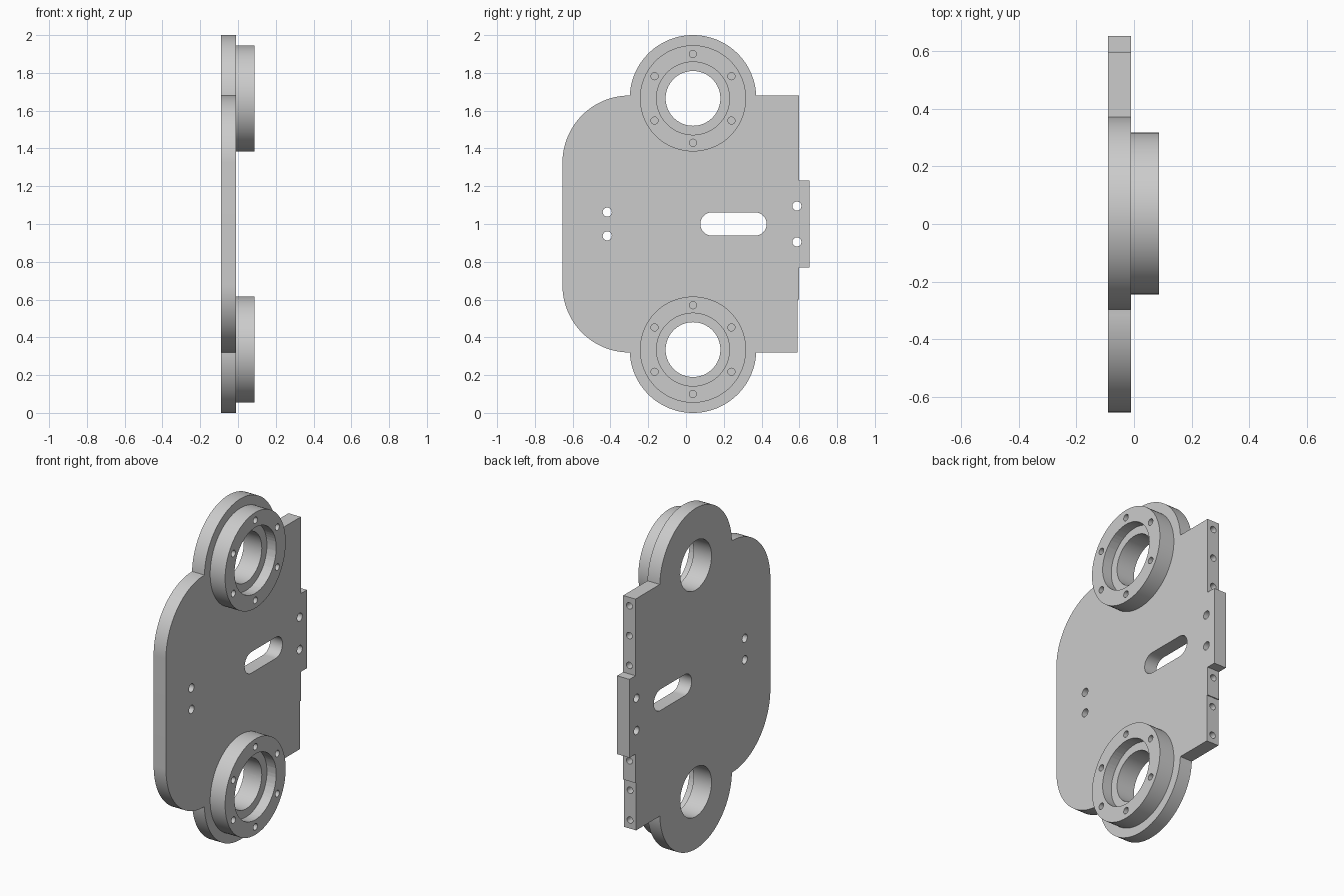
import bpy, bmesh
from math import radians, cos, sin
from mathutils import Matrix

cube = bpy.data.objects.get("Cube")
if cube:
    bpy.data.objects.remove(cube)

grey = bpy.data.materials.new("machined grey")
grey.use_nodes = True
grey.diffuse_color = (0.6, 0.6, 0.6, 1)
grey.node_tree.nodes["Principled BSDF"].inputs["Base Color"].default_value = (0.6, 0.6, 0.6, 1)

BACK, SEAT, FACE = -0.09, -0.01, 0.087   # plate back, plate front, ring front
HUB_Y, HUB_Z = 0.037, 0.665              # hub centre, measured from mid height
MID = 1.0


def arc(y, z, r, a0, a1, n=32):
    steps = [radians(a0 + (a1 - a0) * i / n) for i in range(n + 1)]
    return [(y + r * cos(a), z + r * sin(a)) for a in steps]


def circle(y, z, r, n=64):
    return arc(y, z, r, 0, 360, n)[:-1]


def add_prism(bm, points, x0, x1, matrix=Matrix()):
    """Extrude a y-z outline along x."""
    verts = [bm.verts.new(matrix @ Matrix.Translation((x0, y, z)).translation) for y, z in points]
    face = bm.faces.new(verts)
    shift = matrix.to_3x3() @ Matrix.Translation((x1 - x0, 0, 0)).translation
    top = bmesh.ops.extrude_face_region(bm, geom=[face])["geom"]
    bmesh.ops.translate(bm, vec=shift, verts=[v for v in top if isinstance(v, bmesh.types.BMVert)])


def make_object(name, bm):
    bmesh.ops.recalc_face_normals(bm, faces=bm.faces)
    mesh = bpy.data.meshes.new(name)
    bm.to_mesh(mesh)
    bm.free()
    obj = bpy.data.objects.new(name, mesh)
    bpy.context.collection.objects.link(obj)
    mesh.materials.append(grey)
    return obj


def finish(obj, cutter):
    """Cut the holes, then shade round walls smooth."""
    mod = obj.modifiers.new("holes", "BOOLEAN")
    mod.object, mod.operation, mod.solver = cutter, "DIFFERENCE", "EXACT"
    bpy.ops.object.select_all(action="DESELECT")
    bpy.context.view_layer.objects.active = obj
    obj.select_set(True)
    bpy.ops.object.modifier_apply(modifier=mod.name)
    bpy.data.objects.remove(cutter)
    bpy.ops.object.shade_smooth_by_angle(angle=radians(30))


# Plate outline: tab, straight edge, round lobe and rounded corner, mirrored in height
upper = [(0.653, 0.23), (0.597, 0.23), (0.597, 0.68)]
upper += arc(HUB_Y, HUB_Z, 0.335, 2.6, 177.4, 64)
upper += arc(-0.299, 0.325, 0.355, 90, 180)
lower = [(y, -z) for y, z in reversed(upper)]
lower[-3:-2] = [(0.591, -0.68), (0.591, -0.40), (0.597, -0.40)]
bm = bmesh.new()
add_prism(bm, [(y, z + MID) for y, z in upper + lower], BACK, SEAT)
plate = make_object("side_plate", bm)

# Plate holes: bores, pin holes, slot and edge screw holes
bm = bmesh.new()
through = (BACK - 0.05, SEAT + 0.05)
for side in (1, -1):
    add_prism(bm, circle(HUB_Y, MID + side * HUB_Z, 0.145), *through)
    add_prism(bm, circle(-0.417, MID + side * 0.063, 0.024, 32), *through)
    add_prism(bm, circle(0.587, MID + side * 0.095, 0.024, 32), *through)
    for height in (0.28, 0.455, 0.63):
        turn = Matrix.Translation((-0.05, 0.48, MID + side * height)) @ Matrix.Rotation(radians(90), 4, "Z")
        add_prism(bm, circle(0, 0, 0.019, 24), 0, 0.2, turn)
slot = arc(0.365, MID, 0.062, -90, 90, 24) + arc(0.138, MID, 0.062, 90, 270, 24)
add_prism(bm, slot, *through)
finish(plate, make_object("plate_cutter", bm))

# Bearing rings with a stepped bore and six blind bolt holes
for name, side in (("upper_bearing_ring", 1), ("lower_bearing_ring", -1)):
    z = MID + side * HUB_Z
    bm = bmesh.new()
    add_prism(bm, circle(HUB_Y, z, 0.281, 96), SEAT, FACE)
    ring = make_object(name, bm)
    bm = bmesh.new()
    add_prism(bm, circle(HUB_Y, z, 0.145), SEAT - 0.05, FACE - 0.03)
    for i in range(6):
        a = radians(30 + 60 * i)
        add_prism(bm, circle(HUB_Y + 0.235 * cos(a), z + 0.235 * sin(a), 0.019, 24), FACE - 0.06, FACE + 0.05)
    finish(ring, make_object("bore_cutter", bm))
    bm = bmesh.new()
    add_prism(bm, circle(HUB_Y, z, 0.193), FACE - 0.06, FACE + 0.05)
    finish(ring, make_object("counterbore_cutter", bm))
